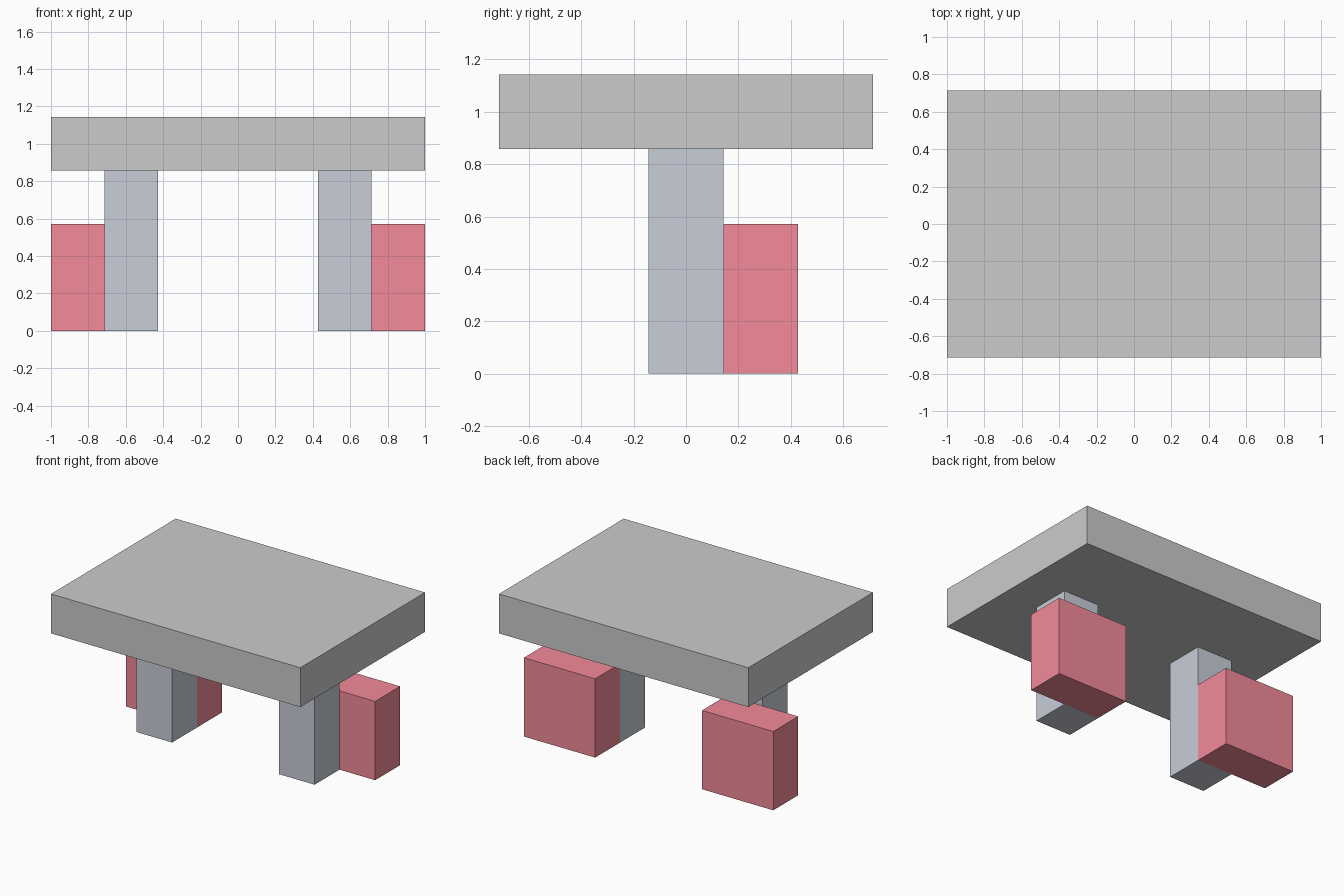
import bpy

if "Cube" in bpy.data.objects:
    bpy.data.objects.remove(bpy.data.objects["Cube"])

U = 1 / 7  # the model sits on a grid of one seventh of a unit


def material(name, rgb):
    mat = bpy.data.materials.new(name)
    mat.diffuse_color = (*rgb, 1)
    mat.use_nodes = True
    mat.node_tree.nodes["Principled BSDF"].inputs["Base Color"].default_value = mat.diffuse_color
    return mat


def box(name, low, high, mat=None):
    """Box between two opposite corners, given in grid units."""
    centre = [(a + b) / 2 * U for a, b in zip(low, high)]
    bpy.ops.mesh.primitive_cube_add(size=1, location=centre)
    obj = bpy.context.object
    obj.name = name
    obj.scale = [(b - a) * U for a, b in zip(low, high)]
    bpy.ops.object.transform_apply(location=False, rotation=False, scale=True)
    if mat:
        obj.data.materials.append(mat)
    return obj


slate = material("slate", (0.58, 0.62, 0.69))
red = material("red", (0.90, 0.26, 0.32))

# Table top
box("table_top", (-7, -5, 6), (7, 5, 8))

# Legs, with a red block behind each that reaches out to the table edge
for side, s in (("left", -1), ("right", 1)):
    inner, leg_outer, block_outer = 3 * s, 5 * s, 7 * s
    box(f"{side}_leg", (min(inner, leg_outer), -1, 0),
        (max(inner, leg_outer), 1, 6), slate)
    box(f"{side}_block", (min(inner, block_outer), 1, 0),
        (max(inner, block_outer), 3, 4), red)
